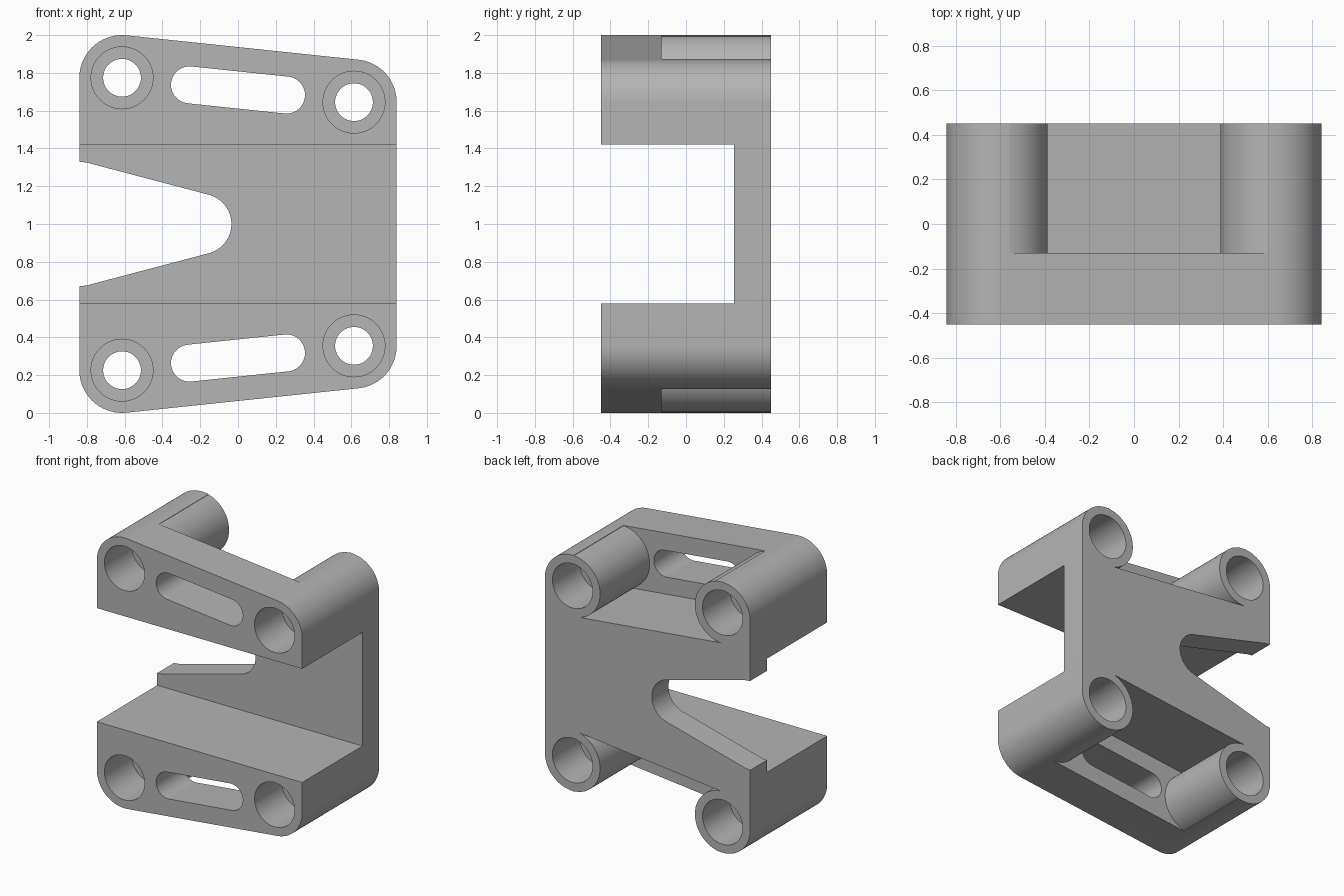
import bpy, bmesh
from math import radians, sin, cos, atan2, degrees
from mathutils import Vector

old = bpy.data.objects.get("Cube")
if old:
    bpy.data.objects.remove(old, do_unlink=True)

FRONT, BACK = -0.45, 0.45
R = 0.226                                   # boss radius
LOW, HIGH = Vector((0.614, 1.645)), Vector((-0.614, 1.774))
TILT = degrees(atan2(LOW.y - HIGH.y, LOW.x - HIGH.x))

grey = bpy.data.materials.new("plain grey")
grey.use_nodes = True
grey.diffuse_color = (0.46, 0.46, 0.46, 1)
grey.node_tree.nodes["Principled BSDF"].inputs["Base Color"].default_value = grey.diffuse_color


def arc(centre, radius, start, end, steps=24):
    angles = [radians(start + (end - start) * i / steps) for i in range(steps + 1)]
    return [Vector((centre[0] + radius * cos(a), centre[1] + radius * sin(a))) for a in angles]


def flip(points):
    """Reflect a front profile across mid height."""
    return [Vector((p.x, 2 - p.y)) for p in reversed(points)]


def prism(name, points, y0, y1):
    """Extrude a front profile along y."""
    bm = bmesh.new()
    face = bm.faces.new([bm.verts.new((p[0], y0, p[1])) for p in points])
    ext = bmesh.ops.extrude_face_region(bm, geom=[face])
    moved = [v for v in ext["geom"] if isinstance(v, bmesh.types.BMVert)]
    bmesh.ops.translate(bm, vec=(0, y1 - y0, 0), verts=moved)
    bmesh.ops.recalc_face_normals(bm, faces=bm.faces)
    mesh = bpy.data.meshes.new(name)
    bm.to_mesh(mesh)
    bm.free()
    obj = bpy.data.objects.new(name, mesh)
    bpy.context.scene.collection.objects.link(obj)
    return obj


# Outer block with rounded, sloping ends
top = arc(LOW, R, 0, TILT + 90) + arc(HIGH, R, TILT + 90, 180)
bracket = prism("bracket", top + flip(top), FRONT, BACK)
bracket.data.materials.append(grey)

cutters = []

# Channel between the two arms
channel = [(-1, 0.58), (1, 0.58), (1, 1.42), (-1, 1.42)]
cutters.append(prism("channel_cutter", channel, -0.6, 0.255))

# Tapered notch in the back plate
notch = arc((-0.195, 1), 0.16, 0, 76) + [Vector(p) for p in ((-0.77, 1.317), (-0.8, 1.325), (-0.84, 1.33), (-1, 1.33))]
cutters.append(prism("notch_cutter", notch + flip(notch)[:-1], 0.1, 0.6))

# Rear pocket wrapping around the two bosses
normal = Vector((-sin(radians(TILT)), cos(radians(TILT))))
left = arc(HIGH, R, TILT - 81, TILT + 81, 40)
right = arc(LOW, R, TILT + 99, TILT + 261, 40)
pocket = left + [left[-1] + normal * 0.2, right[0] + normal * 0.2] + right

# Slot in the front wall
along = Vector((cos(radians(TILT)), sin(radians(TILT)))) * 0.258
mid = (LOW + HIGH) / 2
slot = arc(mid + along, 0.098, TILT - 90, TILT + 90) + arc(mid - along, 0.098, TILT + 90, TILT + 270)

for turn in (lambda pts: pts, flip):
    cutters.append(prism("pocket_cutter", turn(pocket), -0.13, 0.6))
    cutters.append(prism("slot_cutter", turn(slot), -0.6, 0.0))
    # Bolt holes, counterbored from both ends
    for centre in (LOW, HIGH):
        for radius, y0, y1 in ((0.1, -0.6, 0.6), (0.164, -0.6, -0.13), (0.164, 0.13, 0.6)):
            cutters.append(prism("hole_cutter", turn(arc(centre, radius, 0, 360, 48)[:-1]), y0, y1))

for cutter in cutters:
    cutter.hide_render = True
    mod = bracket.modifiers.new(cutter.name, "BOOLEAN")
    mod.operation = "DIFFERENCE"
    mod.solver = "EXACT"
    mod.object = cutter

# Bake the cuts and remove the cutters
bpy.context.view_layer.update()
graph = bpy.context.evaluated_depsgraph_get()
finished = bpy.data.meshes.new_from_object(bracket.evaluated_get(graph))
bracket.modifiers.clear()
bracket.data = finished
for cutter in cutters:
    bpy.data.objects.remove(cutter, do_unlink=True)

finished.materials.clear()
finished.materials.append(grey)
for poly in finished.polygons:
    poly.material_index = 0

bpy.ops.object.select_all(action="DESELECT")
bracket.select_set(True)
bpy.context.view_layer.objects.active = bracket
bpy.ops.object.shade_smooth_by_angle(angle=radians(25))
